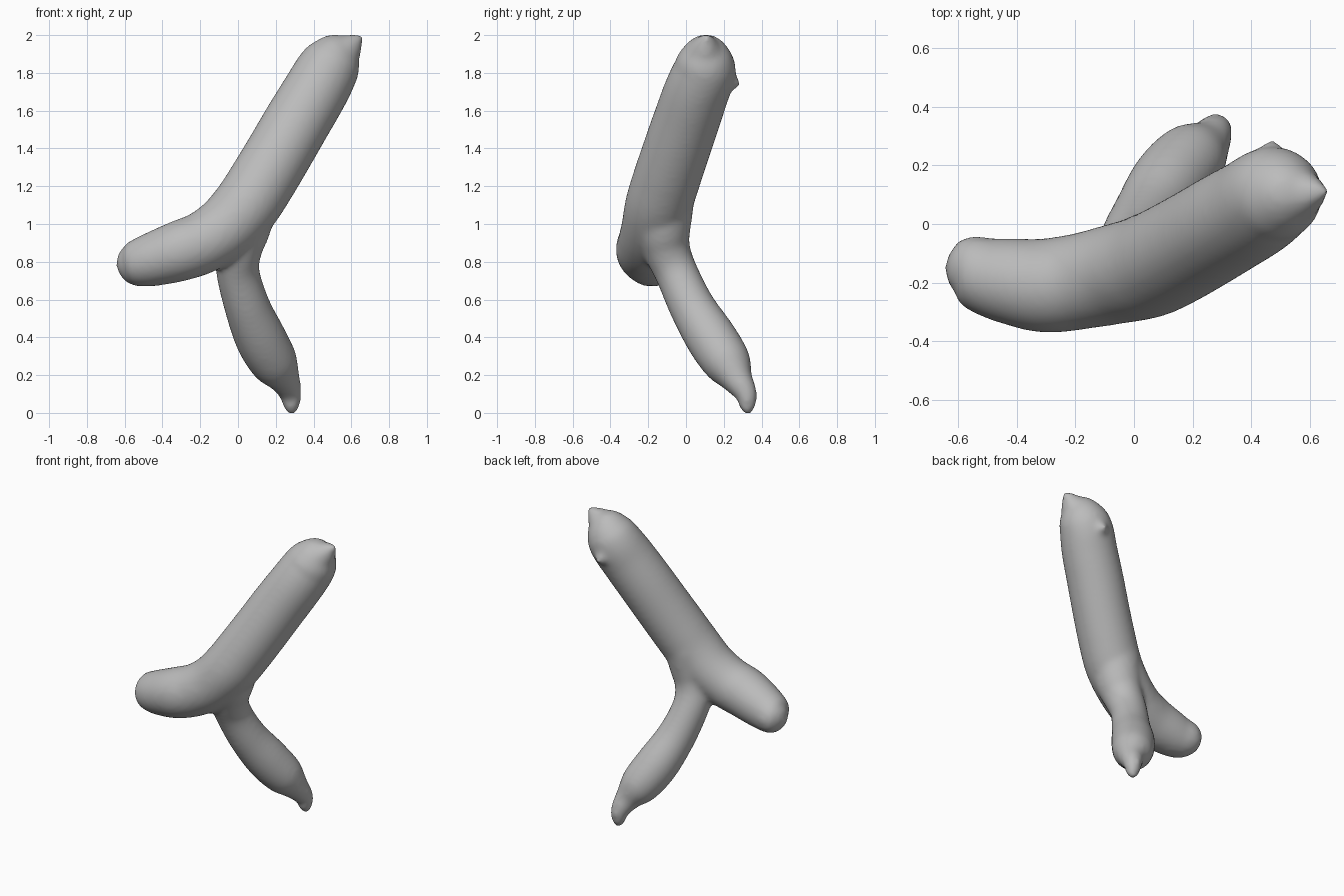
import bpy
import bmesh
import math
from mathutils import Vector

old = bpy.data.objects.get("Cube")
if old:
    bpy.data.objects.remove(old)

SIDES, STEPS = 24, 6


def catmull(a, b, c, d, t):
    return 0.5 * (2 * b + (c - a) * t + (2 * a - 5 * b + 4 * c - d) * t * t
                  + (3 * b - a - 3 * c + d) * t ** 3)


def smooth_path(points):
    """Interpolate (x, y, z, radius) points into a dense path."""
    p = [Vector(q) for q in points]
    p = [2 * p[0] - p[1]] + p + [2 * p[-1] - p[-2]]
    path = [catmull(*p[i:i + 4], s / STEPS)
            for i in range(len(p) - 3) for s in range(STEPS)]
    return path + [p[-2]]


def add_limb(bm, points):
    """Sweep a round section of changing radius along a smooth path."""
    path = smooth_path(points)
    rings, side = [], Vector((0, 1, 0))
    for i, p in enumerate(path):
        ahead, behind = path[min(i + 1, len(path) - 1)], path[max(i - 1, 0)]
        along = (ahead - behind).to_3d().normalized()
        side = (side - along * side.dot(along)).normalized()
        up = along.cross(side)
        r = max(p.w, 0.004)
        ring = []
        for k in range(SIDES):
            a = math.tau * k / SIDES
            ring.append(bm.verts.new(p.to_3d() + (side * math.cos(a) + up * math.sin(a)) * r))
        rings.append(ring)
    for lo, hi in zip(rings, rings[1:]):
        for k in range(SIDES):
            n = (k + 1) % SIDES
            bm.faces.new((lo[k], lo[n], hi[n], hi[k]))
    bm.faces.new(rings[0][::-1])
    bm.faces.new(rings[-1])


# Main limb: rounded side end, bend at the fork, thick upper branch
main_limb = [(-0.645, -0.14, 0.78, 0.01), (-0.62, -0.143, 0.783, 0.07), (-0.57, -0.15, 0.788, 0.113),
             (-0.50, -0.178, 0.80, 0.135), (-0.41, -0.197, 0.825, 0.15), (-0.30, -0.21, 0.86, 0.162),
             (-0.18, -0.195, 0.905, 0.165), (-0.06, -0.17, 0.985, 0.172), (0.045, -0.145, 1.10, 0.178),
             (0.13, -0.105, 1.23, 0.179), (0.22, -0.055, 1.38, 0.178), (0.313, 0.0, 1.54, 0.177),
             (0.403, 0.052, 1.69, 0.174), (0.465, 0.095, 1.80, 0.168), (0.508, 0.103, 1.87, 0.152),
             (0.543, 0.105, 1.93, 0.112), (0.57, 0.105, 1.97, 0.06), (0.58, 0.105, 1.985, 0.01)]
# Pointed corner on the blunt end
spur = [(0.46, 0.10, 1.82, 0.14), (0.53, 0.10, 1.885, 0.122), (0.587, 0.105, 1.935, 0.082),
        (0.635, 0.11, 1.98, 0.035), (0.655, 0.112, 2.0, 0.01)]
# Soft swelling on the back of the upper branch
knot = [(0.44, 0.10, 1.78, 0.13), (0.455, 0.17, 1.77, 0.10), (0.465, 0.225, 1.755, 0.065),
        (0.47, 0.27, 1.74, 0.03), (0.47, 0.285, 1.735, 0.01)]
# Lower branch narrowing to a nib
lower = [(0.06, -0.11, 1.13, 0.155), (0.025, -0.12, 0.97, 0.145), (0.002, -0.10, 0.86, 0.125),
         (0.0, -0.05, 0.74, 0.115), (0.05, 0.033, 0.56, 0.122), (0.122, 0.137, 0.39, 0.136),
         (0.195, 0.222, 0.26, 0.126), (0.247, 0.272, 0.175, 0.085), (0.277, 0.318, 0.10, 0.06),
         (0.283, 0.325, 0.03, 0.042), (0.283, 0.325, -0.012, 0.015)]

bm = bmesh.new()
for limb in (main_limb, spur, knot, lower):
    add_limb(bm, limb)
bmesh.ops.recalc_face_normals(bm, faces=bm.faces)
mesh = bpy.data.meshes.new("forked_branch")
bm.to_mesh(mesh)
bm.free()
branch = bpy.data.objects.new("forked_branch", mesh)
bpy.context.collection.objects.link(branch)

# Fuse the limbs into one skin and soften the joints
fuse = branch.modifiers.new("fuse", 'REMESH')
fuse.mode = 'VOXEL'
fuse.voxel_size = 0.015
fuse.use_smooth_shade = True
soften = branch.modifiers.new("soften", 'SMOOTH')
soften.factor = 0.5
soften.iterations = 14
mesh.shade_smooth()

# Plain grey
grey = bpy.data.materials.new("plain_grey")
colour = (0.5, 0.5, 0.5, 1)
grey.use_nodes = True
grey.diffuse_color = colour
grey.node_tree.nodes["Principled BSDF"].inputs["Base Color"].default_value = colour
mesh.materials.append(grey)
